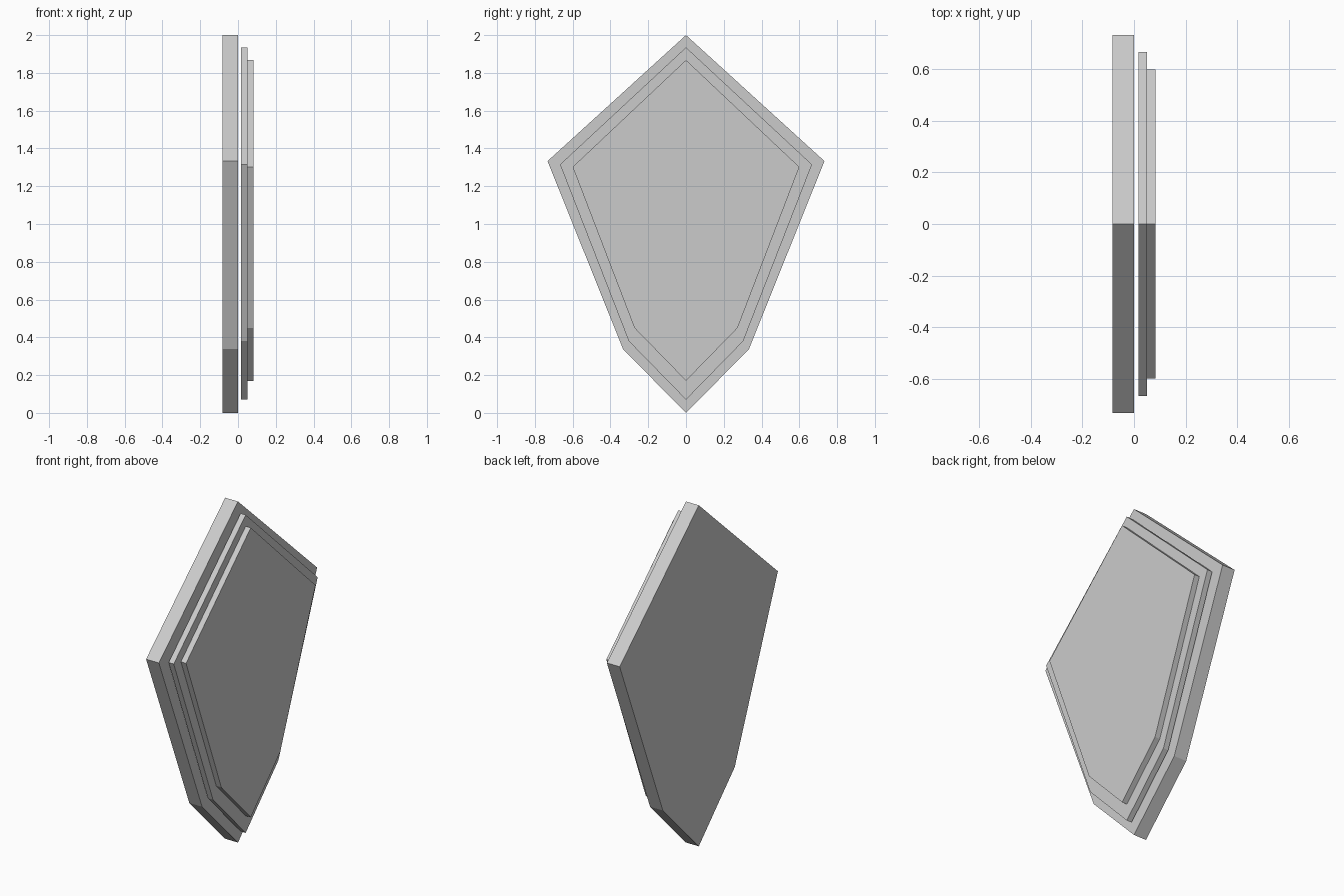
import bpy
import bmesh

if "Cube" in bpy.data.objects:
    bpy.data.objects.remove(bpy.data.objects["Cube"])


def plate(name, half_profile, x0, x1):
    """Extrude a kite outline, mirrored across y = 0, from x0 to x1."""
    left = [(-y, z) for y, z in reversed(half_profile) if y > 0]
    bm = bmesh.new()
    face = bm.faces.new([bm.verts.new((x0, y, z)) for y, z in half_profile + left])
    ext = bmesh.ops.extrude_face_region(bm, geom=[face])
    verts = [g for g in ext["geom"] if isinstance(g, bmesh.types.BMVert)]
    bmesh.ops.translate(bm, vec=(x1 - x0, 0, 0), verts=verts)
    bmesh.ops.recalc_face_normals(bm, faces=bm.faces[:])
    mesh = bpy.data.meshes.new(name)
    bm.to_mesh(mesh)
    bm.free()
    bpy.context.collection.objects.link(bpy.data.objects.new(name, mesh))


# Thick backing plate
plate("shield_back", [(0, 2), (0.733, 1.333), (0.333, 0.337), (0, 0)], -0.083, 0)
# Thin middle layer, floating just in front of the backing
plate("shield_middle", [(0, 1.935), (0.667, 1.315), (0.303, 0.38), (0, 0.07)], 0.017, 0.05)
# Smallest face layer
plate("shield_face", [(0, 1.868), (0.6, 1.302), (0.273, 0.45), (0, 0.17)], 0.05, 0.083)
